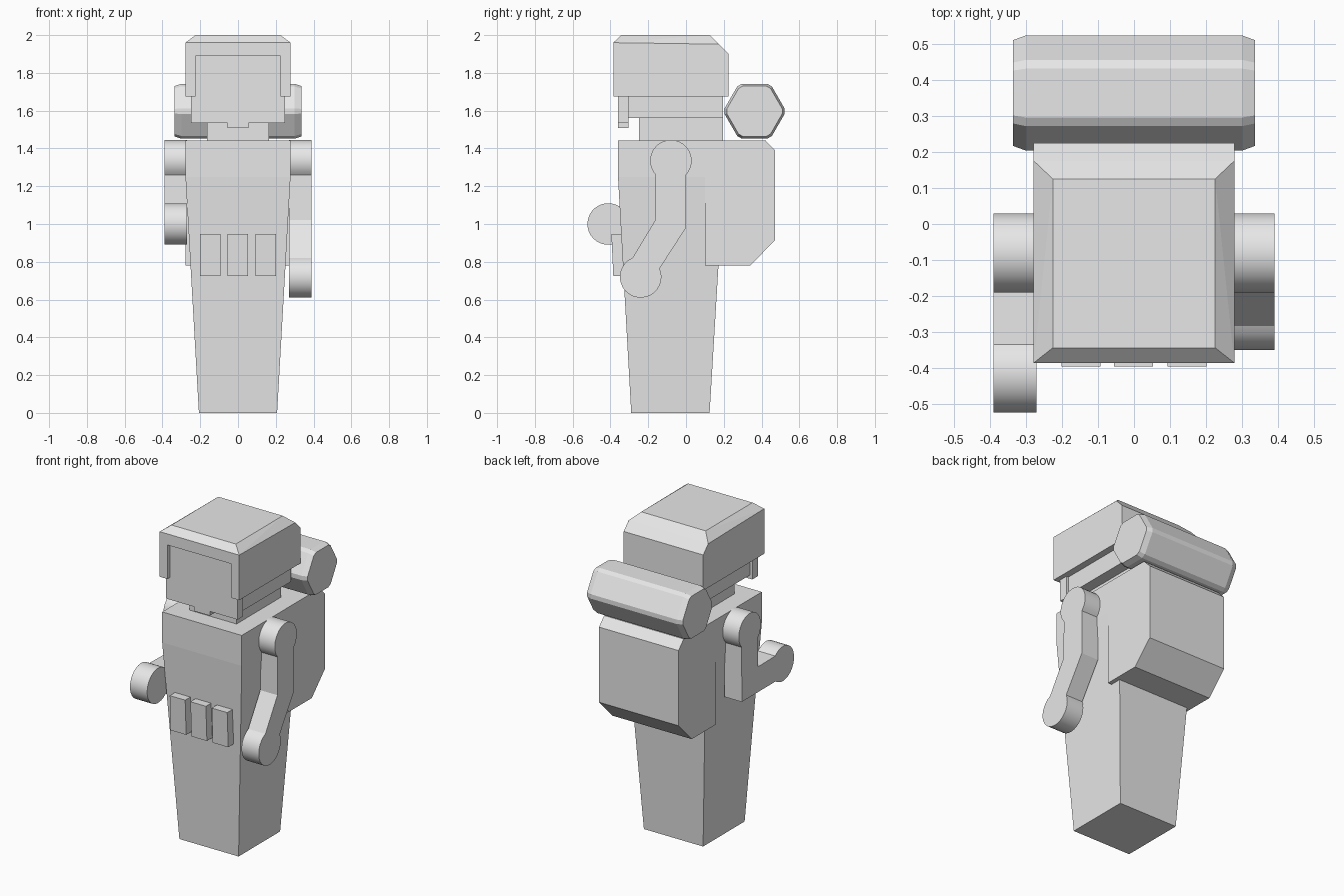
import bpy, bmesh
from math import radians, sin, cos

cube = bpy.data.objects.get("Cube")
if cube:
    bpy.data.objects.remove(cube)

grey = bpy.data.materials.new("plain grey")
grey.use_nodes = True
COLOUR = (0.8, 0.8, 0.8, 1)
grey.diffuse_color = COLOUR
grey.node_tree.nodes["Principled BSDF"].inputs["Base Color"].default_value = COLOUR


def finish(name, bm):
    bmesh.ops.recalc_face_normals(bm, faces=bm.faces[:])
    mesh = bpy.data.meshes.new(name)
    bm.to_mesh(mesh)
    bm.free()
    mesh.materials.append(grey)
    obj = bpy.data.objects.new(name, mesh)
    bpy.context.collection.objects.link(obj)
    return obj


def hull(name, points):
    """Convex solid around the points, with flat faces merged."""
    bm = bmesh.new()
    for p in points:
        bm.verts.new(p)
    bmesh.ops.convex_hull(bm, input=bm.verts[:])
    bmesh.ops.dissolve_limit(bm, angle_limit=radians(0.4),
                             verts=bm.verts[:], edges=bm.edges[:])
    return finish(name, bm)


def rect(x0, x1, y0, y1, z):
    return [(x, y, z) for x in (x0, x1) for y in (y0, y1)]


def box(name, x, y0, y1, z0, z1):
    return hull(name, rect(-x, x, y0, y1, z0) + rect(-x, x, y0, y1, z1))


def prism(name, outline, x0, x1):
    """Extrude a (y, z) outline along x."""
    bm = bmesh.new()
    face = bm.faces.new([bm.verts.new((x0, y, z)) for y, z in outline])
    ext = bmesh.ops.extrude_face_region(bm, geom=[face])["geom"]
    for v in ext:
        if isinstance(v, bmesh.types.BMVert):
            v.co.x = x1
    return finish(name, bm)


def arc(cy, cz, start, end, r=0.11, steps=22):
    angles = [radians(start + (end - start) * i / steps) for i in range(steps + 1)]
    return [(cy + r * cos(a), cz + r * sin(a)) for a in angles]


def smooth(obj):
    bpy.ops.object.select_all(action="DESELECT")
    obj.select_set(True)
    bpy.context.view_layer.objects.active = obj
    bpy.ops.object.shade_smooth_by_angle(angle=radians(20))


W = 0.278  # half width shared by torso, pack and helmet

# Tapered body
hull("body", rect(-0.207, 0.207, -0.29, 0.125, 0)
     + rect(-W, W, -0.36, 0.2, 1.25) + rect(-W, W, -0.36, 0.2, 1.443))

# Backpack with chamfered back edges
prism("backpack", [(0.1, 0.78), (0.34, 0.78), (0.472, 0.915), (0.472, 1.39),
                   (0.42, 1.443), (0.1, 1.443)], -W, W)

# Bedroll: hexagonal with small corner bevels and narrowed ends
roll = []
for x, scale in ((0.335, 0.92), (0.3, 1)):
    for i in range(6):
        for turn in (-5, 5):
            a = radians(60 * i + turn)
            y, z = 0.363 + 0.16 * scale * cos(a), 1.597 + 0.16 * scale * sin(a)
            roll += [(x, y, z), (-x, y, z)]
hull("bedroll", roll)

# Neck and jaw
box("neck", 0.165, -0.25, 0.195, 1.42, 1.56)
box("jaw", 0.235, -0.31, 0.195, 1.56, 1.69)

# Face plate with chin tab
box("face_plate", 0.25, -0.36, -0.305, 1.535, 1.9)
box("chin_tab", 0.055, -0.36, -0.305, 1.508, 1.54)

# Helmet with chamfered crown and a face opening
helmet = hull("helmet", rect(-0.225, 0.225, -0.343, 0.125, 2)
              + rect(-W, W, -0.385, -0.385, 1.96) + rect(-W, W, 0.175, 0.175, 1.952)
              + rect(-W, W, 0.225, 0.225, 1.9) + rect(-W, W, -0.385, 0.225, 1.675))
cutter = box("opening_cutter", 0.225, -0.5, -0.34, 1.5, 1.89)
cutter.hide_render = True
cut = helmet.modifiers.new("face_opening", "BOOLEAN")
cut.operation, cut.solver, cut.object = "DIFFERENCE", "EXACT", cutter
bpy.context.view_layer.objects.active = helmet
bpy.ops.object.modifier_apply(modifier=cut.name)
bpy.data.objects.remove(cutter)

# Front pouches
for label, x in (("right", -0.147), ("middle", -0.002), ("left", 0.147)):
    hull(label + "_pouch", rect(x - 0.054, x + 0.054, -0.385, -0.28, 0.725)
         + rect(x - 0.054, x + 0.054, -0.395, -0.28, 0.948))

# Arms: round shoulder, bent limb, round hand
shoulder = arc(-0.08, 1.335, -43, 223)
left_arm = prism("left_arm", shoulder + [(-0.163, 1.02)]
                 + arc(-0.24, 0.72, 113, 384) + [(0, 0.98)], 0.27, 0.39)
right_arm = prism("right_arm", shoulder + [(-0.163, 1.075)]
                  + arc(-0.412, 1.0, 45, 310) + [(0, 0.915)], -0.39, -0.27)
smooth(left_arm)
smooth(right_arm)
